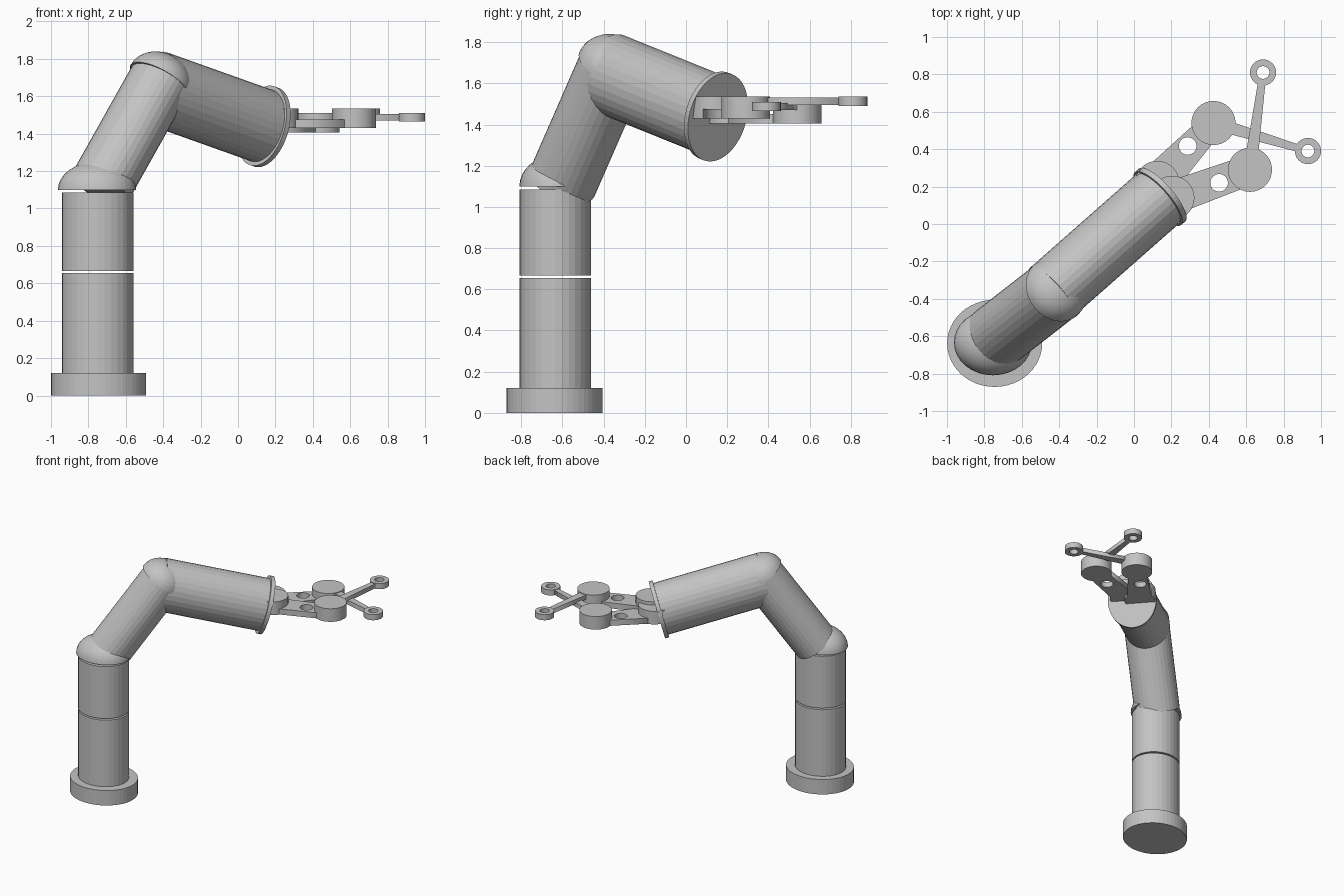
import bpy, bmesh, math
from mathutils import Vector, Matrix

old = bpy.data.objects.get("Cube")
if old:
    bpy.data.objects.remove(old, do_unlink=True)

GREY = (0.55, 0.55, 0.55, 1)
metal = bpy.data.materials.new("light grey metal")
metal.use_nodes = True
metal.diffuse_color = GREY
metal.node_tree.nodes["Principled BSDF"].inputs["Base Color"].default_value = GREY


def frame(origin, axis):
    """Matrix whose z follows the axis and whose x stays level."""
    z = Vector(axis).normalized()
    x = Vector((z.y, -z.x, 0))
    x = x.normalized() if x.length > 0.001 else Vector((1, 0, 0))
    y = z.cross(x)
    return Matrix.Translation(origin) @ Matrix((x, y, z)).transposed().to_4x4()


def add_mesh(name, bm, smooth=None):
    bmesh.ops.recalc_face_normals(bm, faces=bm.faces)
    mesh = bpy.data.meshes.new(name)
    bm.to_mesh(mesh)
    bm.free()
    mesh.materials.append(metal)
    ob = bpy.data.objects.new(name, mesh)
    bpy.context.collection.objects.link(ob)
    if smooth:
        bpy.ops.object.select_all(action='DESELECT')
        ob.select_set(True)
        bpy.context.view_layer.objects.active = ob
        bpy.ops.object.shade_smooth_by_angle(angle=math.radians(smooth))
    return ob


def tube(name, start, end, rx, ry, sides=32, smooth=None):
    """Solid cylinder with an oval section between two points."""
    start, end = Vector(start), Vector(end)
    bm = bmesh.new()
    bmesh.ops.create_cone(bm, cap_ends=True, segments=sides, radius1=1, radius2=1, depth=1)
    place = frame((start + end) / 2, end - start)
    size = Matrix.Diagonal((rx, ry, (end - start).length, 1))
    bmesh.ops.transform(bm, matrix=place @ size, verts=bm.verts)
    return add_mesh(name, bm, smooth)


def dome(name, origin, axis, rx, ry, height):
    """Closed half ellipsoid standing on its flat side."""
    bm = bmesh.new()
    bmesh.ops.create_uvsphere(bm, u_segments=32, v_segments=16, radius=1)
    geom = bm.verts[:] + bm.edges[:] + bm.faces[:]
    bmesh.ops.bisect_plane(bm, geom=geom, plane_co=(0, 0, 0), plane_no=(0, 0, 1), clear_inner=True)
    bmesh.ops.holes_fill(bm, edges=[e for e in bm.edges if e.is_boundary])
    place = frame(origin, axis) @ Matrix.Diagonal((rx, ry, height, 1))
    bmesh.ops.transform(bm, matrix=place, verts=bm.verts)
    return add_mesh(name, bm, 40)


def circle(center, radius, sides=32):
    return [(center[0] + radius * math.cos(math.tau * i / sides),
             center[1] + radius * math.sin(math.tau * i / sides)) for i in range(sides)]


def plate(name, outlines, low, high):
    """Flat plate from an outer outline and optional hole outlines."""
    curve = bpy.data.curves.new(name, 'CURVE')
    curve.dimensions = '2D'
    curve.fill_mode = 'BOTH'
    curve.extrude = (high - low) / 2
    for outline in outlines:
        spline = curve.splines.new('POLY')
        spline.points.add(len(outline) - 1)
        for point, (x, y) in zip(spline.points, outline):
            point.co = (x, y, 0, 1)
        spline.use_cyclic_u = True
    curve.materials.append(metal)
    ob = bpy.data.objects.new(name, curve)
    ob.location.z = (low + high) / 2
    bpy.context.collection.objects.link(ob)
    bpy.ops.object.select_all(action='DESELECT')
    ob.select_set(True)
    bpy.context.view_layer.objects.active = ob
    bpy.ops.object.convert(target='MESH')
    return ob


def bar_outline(a, b, half_a, half_b):
    a, b = Vector(a), Vector(b)
    d = (b - a).normalized()
    side = Vector((-d.y, d.x))
    return [tuple(p) for p in (a + side * half_a, a - side * half_a,
                               b - side * half_b, b + side * half_b)]


# Pedestal and the two column sections
tube("base_disc", (-0.745, -0.638, 0), (-0.745, -0.638, 0.12), 0.254, 0.233, 48)
for name, low, high in (("lower_column", 0.12, 0.655), ("upper_column", 0.667, 1.085)):
    tube(name, (-0.751, -0.635, low), (-0.751, -0.635, high), 0.191, 0.173)

# Jointed arm with a dome capping each bend
shoulder = Vector((-0.737, -0.602, 1.115))
elbow = Vector((-0.42, -0.355, 1.68))
dome("shoulder_dome", (-0.754, -0.633, 1.1), (0, 0, 1), 0.209, 0.176, 0.15)
tube("upper_arm", shoulder, elbow, 0.175, 0.165)
dome("elbow_dome", elbow, elbow - shoulder, 0.178, 0.178, 0.15)

forearm_start = Vector((-0.44, -0.365, 1.645))
wrist = Vector((0.15, 0.155, 1.435))
along = (wrist - forearm_start).normalized()
tube("forearm", forearm_start, wrist - along * 0.02, 0.175, 0.2)
tube("wrist_flange", wrist - along * 0.03, wrist, 0.188, 0.222, 48)

# Two gripper fingers: hinge, link with hole, knuckle, thin bar and ring tip
fingers = (
    ("left", (0.125, 0.22), (0.425, 0.54), (0.287, 0.417), (0.93, 0.39), 1.405, 0.1, 0.065),
    ("right", (0.205, 0.14), (0.62, 0.29), (0.455, 0.22), (0.69, 0.81), 1.43, 0.09, 0.08),
)
for side, hinge, knuckle, hole, tip, low, wide, narrow in fingers:
    top = low + 0.105
    for part, spot in (("hinge", hinge), ("knuckle", knuckle)):
        tube(f"{side}_{part}", (*spot, low), (*spot, top), 0.118, 0.118, 32, 30)
    plate(f"{side}_link", [bar_outline(hinge, knuckle, wide, narrow), circle(hole, 0.047)],
          low, low + 0.045)
    reach = Vector(tip) - Vector(knuckle)
    bar_end = Vector(tip) - reach.normalized() * 0.06
    plate(f"{side}_finger_bar", [bar_outline(knuckle, bar_end, 0.036, 0.02)],
          top - 0.04, top - 0.005)
    plate(f"{side}_finger_ring", [circle(tip, 0.07), circle(tip, 0.034)], top - 0.045, top)
